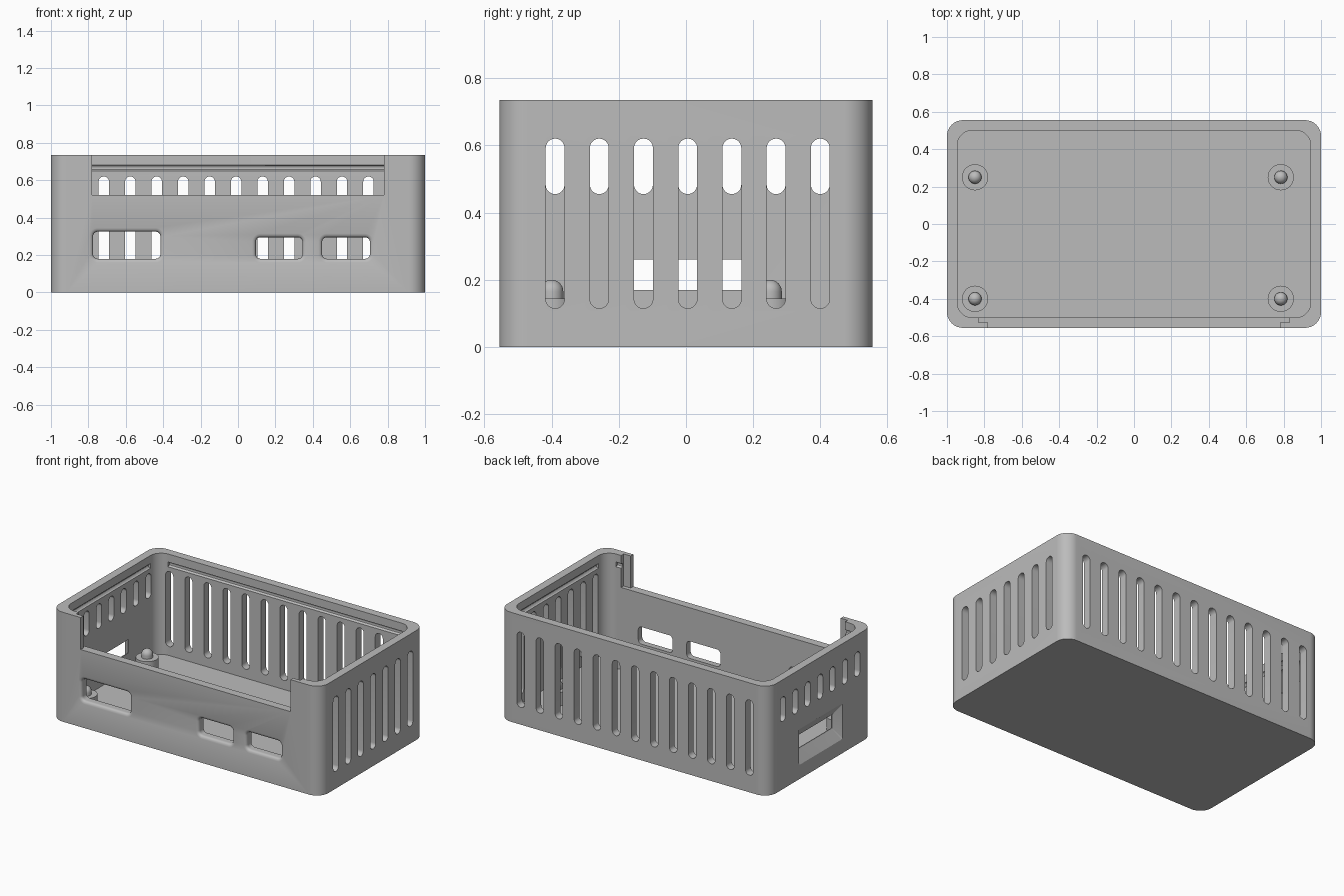
import bpy, bmesh, math

cube = bpy.data.objects.get("Cube")
if cube:
    bpy.data.objects.remove(cube, do_unlink=True)

X, Y, H = 1.0, 0.555, 0.735     # half length, half width, height
WALL, FLOOR, CORNER = 0.055, 0.055, 0.085

grey = bpy.data.materials.new("plain grey")
grey.use_nodes = True
colour = (0.5, 0.5, 0.5, 1)
grey.diffuse_color = colour
grey.node_tree.nodes["Principled BSDF"].inputs["Base Color"].default_value = colour


def rounded_rect(u, v, w, h, r, steps=8):
    """Outline of a rounded rectangle centred on u, v."""
    points = []
    for q, (sx, sy) in enumerate(((1, 1), (-1, 1), (-1, -1), (1, -1))):
        for i in range(steps + 1):
            a = math.pi / 2 * (q + i / steps)
            points.append((u + sx * (w / 2 - r) + r * math.cos(a),
                           v + sy * (h / 2 - r) + r * math.sin(a)))
    return points


def loft(bm, loops):
    """Closed solid through loops of equal length."""
    part = bmesh.new()
    rings = [[part.verts.new(p) for p in loop] for loop in loops]
    n = len(rings[0])
    for a, b in zip(rings, rings[1:]):
        for i in range(n):
            j = (i + 1) % n
            part.faces.new((a[i], a[j], b[j], b[i]))
    part.faces.new(rings[0])
    part.faces.new(rings[-1])
    bmesh.ops.remove_doubles(part, verts=part.verts, dist=1e-5)
    bmesh.ops.recalc_face_normals(part, faces=part.faces)
    temp = bpy.data.meshes.new("temp")
    part.to_mesh(temp)
    part.free()
    bm.from_mesh(temp)
    bpy.data.meshes.remove(temp)


def make(name, bm):
    mesh = bpy.data.meshes.new(name)
    bm.to_mesh(mesh)
    bm.free()
    mesh.materials.append(grey)
    ob = bpy.data.objects.new(name, mesh)
    bpy.context.collection.objects.link(ob)
    return ob


def smooth(ob):
    bpy.ops.object.select_all(action='DESELECT')
    ob.select_set(True)
    bpy.context.view_layer.objects.active = ob
    bpy.ops.object.shade_smooth_by_angle(angle=math.radians(30))


# Each wall maps (along, height, depth from the outside) to a point
WALLS = {
    "front": lambda u, v, d: (u, -Y + d, v),
    "back": lambda u, v, d: (u, Y - d, v),
    "plus": lambda u, v, d: (X - d, u, v),
    "minus": lambda u, v, d: (-X + d, u, v),
}


def cut_hole(bm, wall, layers):
    """layers: (depth, outline) pairs"""
    loft(bm, [[WALLS[wall](u, v, d) for u, v in outline] for d, outline in layers])


def slot(bm, wall, u, low, high, width=0.056):
    outline = rounded_rect(u, (low + high) / 2, width, high - low, width / 2)
    cut_hole(bm, wall, [(-0.02, outline), (WALL + 0.02, outline)])


def rounded_port(bm, left, right, low, high, r=0.02):
    """Front opening with a rounded-over outer rim"""
    layers = []
    for i in range(-1, 8):
        d = r * max(i, 0) / 6 if i < 7 else WALL + 0.02
        grow = r - math.sqrt(max(0, r * r - (r - min(d, r)) ** 2))
        outline = rounded_rect((left + right) / 2, (low + high) / 2,
                               right - left + 2 * grow, high - low + 2 * grow, 0.025 + grow)
        layers.append((-0.01 if i < 0 else d, outline))
    cut_hole(bm, "front", layers)


def groove(bm, wall, half, z=0.665, r=0.016):
    ring = [(r * math.cos(a), z + r * math.sin(a))
            for a in (math.tau * i / 12 for i in range(12))]
    loft(bm, [[WALLS[wall](u, v, WALL + d) for d, v in ring] for u in (-half, half)])


# Tray shell
bm = bmesh.new()
outer = rounded_rect(0, 0, 2 * X, 2 * Y, CORNER, 16)
loft(bm, [[(x, y, z) for x, y in outer] for z in (0, H)])
case = make("case_shell", bm)

# Cavity
cavity = bmesh.new()
inner = rounded_rect(0, 0, 2 * (X - WALL), 2 * (Y - WALL), 0.08, 16)
loft(cavity, [[(x, y, z) for x, y in inner] for z in (FLOOR, H + 0.1)])

# Vent slots
openings = bmesh.new()
for i in range(13):
    slot(openings, "back", -0.01 + 0.1415 * (i - 6), 0.115, 0.62)
for i in range(7):
    y = 0.005 + 0.1315 * (i - 3)
    slot(openings, "plus", y, 0.115, 0.62)
    slot(openings, "minus", y, 0.455, 0.62)

# Front ports
rounded_port(openings, -0.775, -0.415, 0.18, 0.325)
rounded_port(openings, 0.095, 0.345, 0.18, 0.295)
rounded_port(openings, 0.45, 0.705, 0.18, 0.295)

# Flared socket opening in the end wall
wide = rounded_rect(0, 0.215, 0.46, 0.24, 0.01)
narrow = rounded_rect(0, 0.215, 0.38, 0.09, 0.002)
cut_hole(openings, "minus", [(-0.01, wide), (0, wide), (WALL - 0.005, narrow),
                             (WALL + 0.02, narrow)])

# Stepped front notch
half = [(0.78, -Y - 0.02), (0.78, -Y + 0.028), (0.832, -Y + 0.028), (0.832, -Y + 0.08)]
plan = half + [(-x, y) for x, y in reversed(half)]
notch = bmesh.new()
loft(notch, [[(x, y, z) for x, y in plan] for z in (0.52, H + 0.1)])

# Lid grooves inside the rim
grooves = bmesh.new()
for wall, length in (("front", 0.87), ("back", 0.87), ("plus", 0.42), ("minus", 0.42)):
    groove(grooves, wall, length)

for name, cutter_bm in (("cavity", cavity), ("openings", openings),
                        ("notch", notch), ("grooves", grooves)):
    cutter = make(name + "_cutter", cutter_bm)
    cutter.hide_render = True
    mod = case.modifiers.new(name, 'BOOLEAN')
    mod.operation, mod.solver, mod.object = 'DIFFERENCE', 'EXACT', cutter
    bpy.context.view_layer.objects.active = case
    bpy.ops.object.modifier_apply(modifier=name)
    bpy.data.objects.remove(cutter, do_unlink=True)
smooth(case)

# Standoffs with domed pegs
profile = [(0.07, FLOOR - 0.01), (0.07, 0.145), (0.035, 0.145)]
profile += [(0.035 * math.cos(a), 0.165 + 0.035 * math.sin(a))
            for a in (math.radians(11 * i) for i in range(9))]
for side, x in (("right", -0.85), ("left", 0.785)):
    for end, y in (("front", -0.4), ("back", 0.25)):
        bm = bmesh.new()
        loft(bm, [[(x + r * math.cos(math.tau * i / 32), y + r * math.sin(math.tau * i / 32), z)
                   for i in range(32)] for r, z in profile])
        smooth(make(f"standoff_{end}_{side}", bm))
